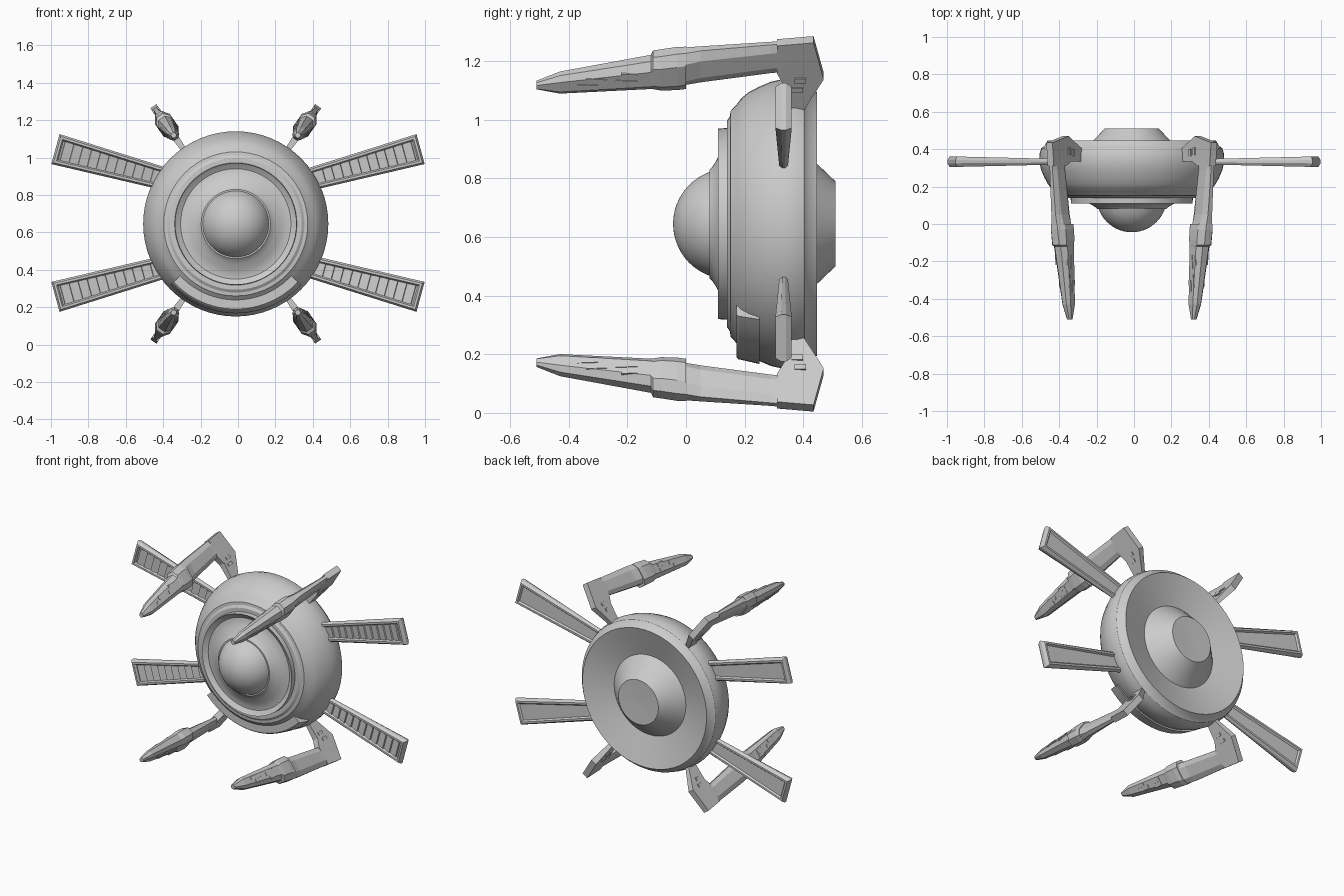
import bpy, bmesh, math
from mathutils import Vector

if "Cube" in bpy.data.objects:
    bpy.data.objects.remove(bpy.data.objects["Cube"])

CX, CZ = -0.012, 0.645          # axis of the round hull


def finish(name, bm, smooth=None):
    bmesh.ops.remove_doubles(bm, verts=bm.verts, dist=1e-5)
    bmesh.ops.recalc_face_normals(bm, faces=bm.faces)
    me = bpy.data.meshes.new(name)
    bm.to_mesh(me)
    bm.free()
    if smooth:
        me.shade_smooth()
        me.set_sharp_from_angle(angle=math.radians(smooth))
    ob = bpy.data.objects.new(name, me)
    bpy.context.collection.objects.link(ob)
    return ob


def bridge(bm, rings, caps=True):
    """Skin a list of equal-length closed point loops."""
    vs = [[bm.verts.new(p) for p in r] for r in rings]
    n = len(vs[0])
    for a, b in zip(vs, vs[1:]):
        for i in range(n):
            j = (i + 1) % n
            bm.faces.new((a[i], a[j], b[j], b[i]))
    if caps:
        bm.faces.new(vs[0])
        bm.faces.new(vs[-1])


def lathe(name, profile, n=64, smooth=25):
    """Turn a (y, radius) profile about the hull axis."""
    bm = bmesh.new()
    rings = []
    for y, r in profile:
        r = max(r, 1e-4)
        rings.append([(CX + r * math.cos(2 * math.pi * k / n), y,
                       CZ + r * math.sin(2 * math.pi * k / n)) for k in range(n)])
    bridge(bm, rings)
    return finish(name, bm, smooth)


# Main hull: stepped front, rounded rim, dished back with conical hub
lathe("hull", [
    (0.08, 0.0), (0.08, 0.185), (0.09, 0.195), (0.103, 0.215), (0.117, 0.245),
    (0.128, 0.27), (0.13, 0.295), (0.12, 0.312), (0.11, 0.325),
    (0.14, 0.327), (0.14, 0.352), (0.15, 0.367), (0.152, 0.385), (0.175, 0.41),
    (0.19, 0.43), (0.215, 0.45), (0.25, 0.468), (0.29, 0.485), (0.335, 0.495),
    (0.375, 0.493), (0.405, 0.484), (0.42, 0.465), (0.447, 0.45),
    (0.39, 0.26), (0.447, 0.205), (0.51, 0.145), (0.505, 0.0)])

# Front dome: spherical cap
R = 0.188
lathe("front_dome", [(0.144 - R * math.cos(a), R * math.sin(a))
                     for a in [math.radians(70 * k / 14) for k in range(15)]])

# Raised band around the lower front of the hull
bm = bmesh.new()
rings = []
for k in range(25):
    a = math.radians(-137 + 94 * k / 24)
    rings.append([(CX + r * math.cos(a), y, CZ + r * math.sin(a))
                  for y, r in [(0.172, 0.40), (0.172, 0.455), (0.18, 0.462),
                               (0.25, 0.478), (0.25, 0.42)]])
bridge(bm, rings)
finish("lower_band", bm, 25)


# Side panels: bevelled frame, recessed both sides, louvres in front
A = math.radians(15.3)
L, W0, W1, FY = 0.618, 0.06, 0.083, 0.333


def panel(name, sx, sz):
    def P(u, v, y):
        x = 0.38 + u * math.cos(A) - v * math.sin(A)
        z = 0.232 + u * math.sin(A) + v * math.cos(A)
        return Vector((sx * x, FY + y, 0.65 + sz * z))

    def half(u):
        return W0 + (W1 - W0) * u / L

    def depth(u):
        return 0.014 + 0.014 * u / L

    def loop(inset, f, off=0.0):
        a, b = inset, L - inset
        return [P(u, s * (half(u) - inset), f * depth(u) + off)
                for u, s in ((a, -1), (b, -1), (b, 1), (a, 1))]
    bm = bmesh.new()
    bridge(bm, [loop(0.03, -1, 0.013), loop(0.022, -1), loop(0.010, -1), loop(0, -0.3),
                loop(0, 0.3), loop(0.010, 1), loop(0.022, 1), loop(0.03, 1, -0.01)])
    for k in range(11):
        u = 0.04 + k * 0.0495
        v = half(u) - 0.028
        d = depth(u)
        bridge(bm, [[P(u, s * v, -d + 0.013), P(u + 0.042, s * v, -d + 0.003),
                     P(u + 0.045, s * v, -d + 0.013)] for s in (-1, 1)])
    finish(name, bm)


# Arms: lie in a plane through the hull axis; s = distance from axis, w = sideways
B = math.radians(55)


def arm(name, sx, sz):
    def P(y, s, w):
        return Vector((CX + sx * (s * math.cos(B) + w * math.sin(B)), y,
                       CZ + sz * (s * math.sin(B) - w * math.cos(B))))

    def loft(bm, stations):
        rings = []
        for y, a, b, t in stations:
            h = b - a
            half = [(a, 0.5 * t), (a + 0.22 * h, t), (b - 0.25 * h, t), (b, 0.45 * t)]
            rings.append([P(y, s, w) for s, w in half] +
                         [P(y, s, -w) for s, w in reversed(half)])
        bridge(bm, rings)

    # forward pod with collar, then the slimmer beam
    bm = bmesh.new()
    loft(bm, [(-0.51, 0.565, 0.592, 0.013), (-0.43, 0.552, 0.626, 0.027),
              (-0.12, 0.577, 0.690, 0.044)])
    loft(bm, [(-0.12, 0.577, 0.690, 0.044), (-0.112, 0.577, 0.708, 0.046),
              (-0.085, 0.572, 0.712, 0.048), (-0.03, 0.574, 0.722, 0.048),
              (0.0, 0.577, 0.724, 0.044)])
    loft(bm, [(-0.005, 0.592, 0.722, 0.040), (0.05, 0.60, 0.730, 0.030),
              (0.29, 0.635, 0.752, 0.020), (0.34, 0.64, 0.758, 0.020)])
    finish(name, bm)

    # elbow plate and strut down into the hull
    bm = bmesh.new()
    out = [(0.31, 0.755, .02), (0.435, 0.768, .02), (0.47, 0.615, .02), (0.385, 0.45, .012),
           (0.335, 0.45, .012), (0.335, 0.59, .02), (0.31, 0.64, .02)]
    bridge(bm, [[P(y, s, f * t) for y, s, t in out] for f in (-1, 1)])
    finish(name + "_strut", bm)

    # thin surface plates on both faces
    bm = bmesh.new()
    for y0, y1, s0, s1, t0, t1 in [
            (-0.37, -0.30, .582, .602, .0295, .0345), (-0.34, -0.27, .607, .627, .031, .036),
            (-0.24, -0.165, .602, .625, .037, .0415), (-0.22, -0.165, .631, .652, .038, .0415),
            (0.36, 0.40, .56, .58, .019, .019), (0.37, 0.41, .60, .62, .02, .02)]:
        for f in (-1, 1):
            bridge(bm, [[P(y0, s0, f * (t0 + e)), P(y1, s0, f * (t1 + e)),
                         P(y1, s1, f * (t1 + e)), P(y0, s1, f * (t0 + e))]
                        for e in (-0.006, 0.003)])
    finish(name + "_plates", bm)


for sx, side in ((-1, "left"), (1, "right")):
    for sz, level in ((-1, "lower"), (1, "upper")):
        panel(f"{level}_{side}_panel", sx, sz)
        arm(f"{level}_{side}_arm", sx, sz)
